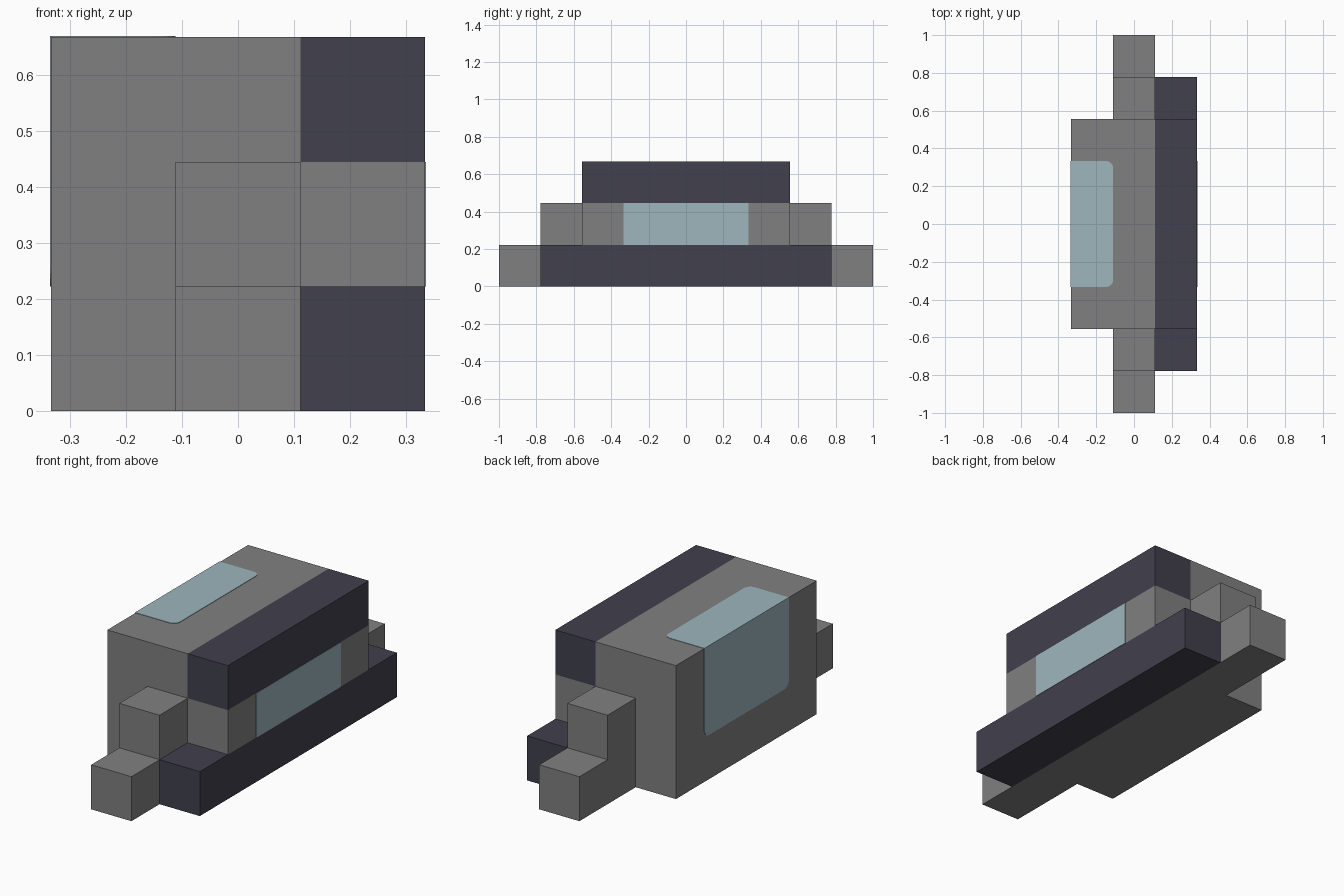
import bpy, bmesh, math
from mathutils import Vector

cube = bpy.data.objects.get("Cube")
if cube:
    bpy.data.objects.remove(cube, do_unlink=True)

U = 2 / 9          # one block
SKIN = 0.002       # how far panes stand proud
X, Y, Z = 0, 1, 2


def material(name, rgb):
    m = bpy.data.materials.new(name)
    m.use_nodes = True
    m.diffuse_color = (*rgb, 1)
    m.node_tree.nodes["Principled BSDF"].inputs["Base Color"].default_value = (*rgb, 1)
    return m


grey = material("mid grey", (0.216, 0.216, 0.216))
dark = material("dark slate", (0.053, 0.051, 0.074))
glass = material("pale blue glass", (0.337, 0.468, 0.515))


def prism(name, profile, axis, lo, hi, mat):
    """Extrude a 2D profile (remaining axes in order) along an axis."""
    bm = bmesh.new()
    verts = []
    for point in profile:
        co = list(point)
        co.insert(axis, lo)
        verts.append(bm.verts.new(co))
    face = bm.faces.new(verts)
    ext = bmesh.ops.extrude_face_region(bm, geom=[face])
    shift = Vector((0, 0, 0))
    shift[axis] = hi - lo
    bmesh.ops.translate(bm, vec=shift, verts=[g for g in ext["geom"] if isinstance(g, bmesh.types.BMVert)])
    bmesh.ops.recalc_face_normals(bm, faces=bm.faces)
    mesh = bpy.data.meshes.new(name)
    bm.to_mesh(mesh)
    bm.free()
    mesh.materials.append(mat)
    obj = bpy.data.objects.new(name, mesh)
    bpy.context.collection.objects.link(obj)
    return obj


def rect(a0, b0, a1, b1):
    return [(a0, b0), (a1, b0), (a1, b1), (a0, b1)]


def arc(a, b, start, r=0.035, steps=5):
    """Quarter-circle corner points around a centre."""
    angles = [math.radians(start + 90 * i / steps) for i in range(steps + 1)]
    return [(a + r * math.cos(t), b + r * math.sin(t)) for t in angles]


# Main body with a flush middle band on the left side
body = [(-1.5, 0), (0.5, 0), (0.5, 1), (1.5, 1), (1.5, 2), (0.5, 2), (0.5, 3), (-1.5, 3)]
prism("main_body", [(x * U, z * U) for x, z in body], Y, -2.5 * U, 2.5 * U, grey)

# Dark rails above and below the band
prism("upper_rail", rect(0.5 * U, 2 * U, 1.5 * U, 3 * U), Y, -2.5 * U, 2.5 * U, dark)
prism("lower_rail", rect(0.5 * U, 0, 1.5 * U, U), Y, -3.5 * U, 3.5 * U, dark)

# Stepped blocks at both ends
step = [(2.5, 0), (4.5, 0), (4.5, 1), (3.5, 1), (3.5, 2), (2.5, 2)]
for name, side in (("front_steps", -1), ("back_steps", 1)):
    prism(name, [(side * y * U, z * U) for y, z in step], X, -U / 2, U / 2, grey)

# Panes: left band, right side, and roof, with rounded inner corners
w, r = 1.5 * U, 0.035
prism("left_pane", rect(-w, U, w, 2 * U), X, w - SKIN, w + SKIN, glass)
side_pane = arc(-w + r, U + r, 180) + arc(w - r, U + r, 270) + [(w, 3 * U + SKIN), (-w, 3 * U + SKIN)]
prism("right_pane", side_pane, X, -w - SKIN, -w + SKIN, glass)
roof_pane = [(-w - SKIN, -w)] + arc(-U / 2 - r, -w + r, 270) + arc(-U / 2 - r, w - r, 0) + [(-w - SKIN, w)]
prism("roof_pane", roof_pane, Z, 3 * U - SKIN, 3 * U + SKIN, glass)
